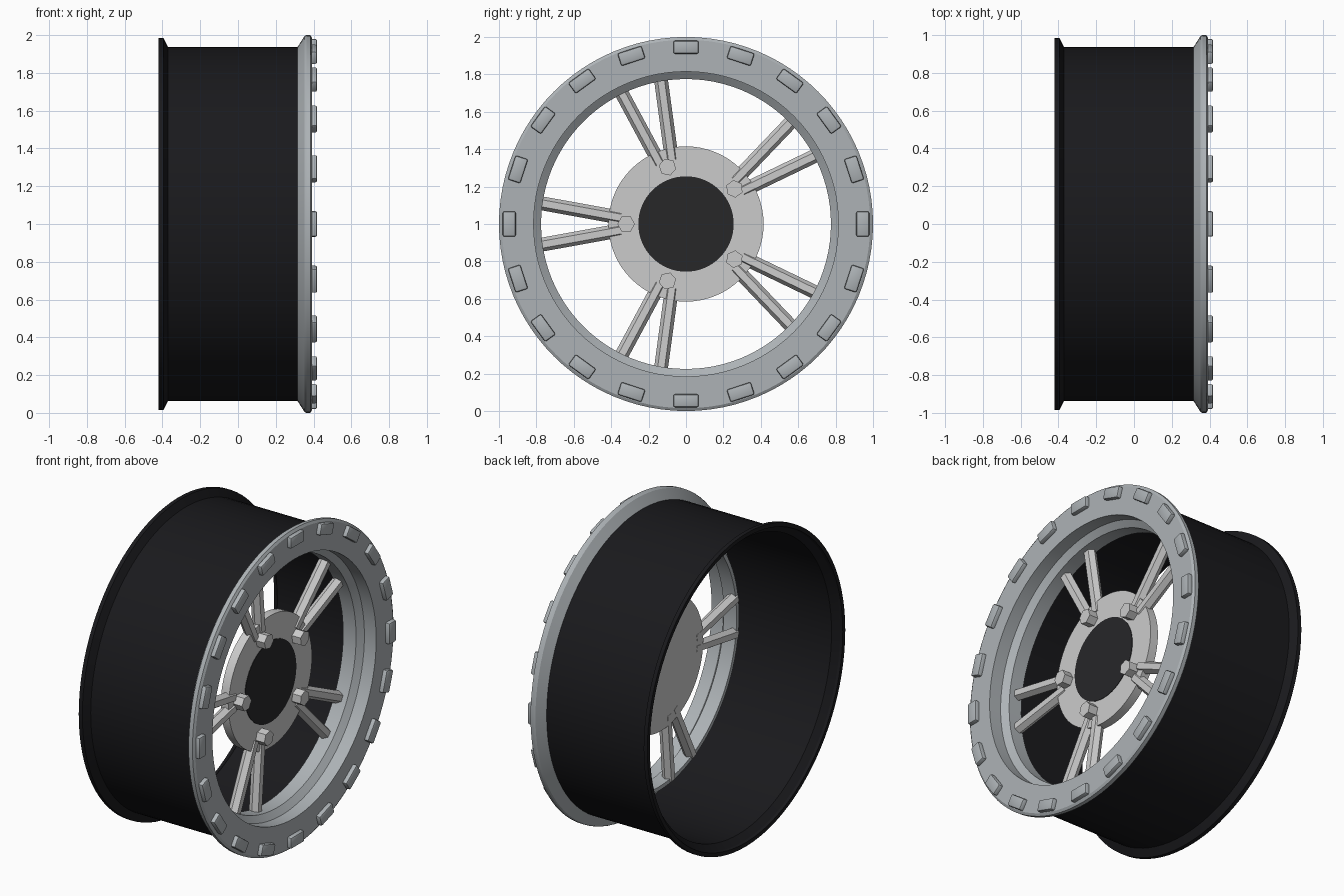
import bpy, bmesh
from math import sin, cos, pi, radians
from mathutils import Matrix, Vector

if "Cube" in bpy.data.objects:
    bpy.data.objects.remove(bpy.data.objects["Cube"])

CENTRE = Vector((0, 0, 1))


def material(name, rgb):
    m = bpy.data.materials.new(name)
    m.diffuse_color = (*rgb, 1)
    m.use_nodes = True
    m.node_tree.nodes["Principled BSDF"].inputs["Base Color"].default_value = m.diffuse_color
    return m


black = material("black_paint", (0.01, 0.01, 0.012))
dark = material("dark_cap", (0.02, 0.02, 0.022))
silver = material("cool_silver", (0.42, 0.45, 0.47))


def finish(name, bm, mat=None, smooth=True):
    bmesh.ops.recalc_face_normals(bm, faces=bm.faces)
    me = bpy.data.meshes.new(name)
    bm.to_mesh(me)
    bm.free()
    ob = bpy.data.objects.new(name, me)
    bpy.context.collection.objects.link(ob)
    ob.location = CENTRE
    if mat:
        me.materials.append(mat)
    if smooth:
        bpy.ops.object.select_all(action='DESELECT')
        ob.select_set(True)
        bpy.context.view_layer.objects.active = ob
        bpy.ops.object.shade_smooth_by_angle(angle=radians(25))
    return ob


def lathe(name, profile, mat=None, n=96):
    """Revolve a closed (x, radius) profile around the wheel axis."""
    bm = bmesh.new()
    rings = [[bm.verts.new((x, r * cos(2 * pi * i / n), r * sin(2 * pi * i / n)))
              for i in range(n)] for x, r in profile]
    for a, b in zip(rings, rings[1:] + rings[:1]):
        for i in range(n):
            j = (i + 1) % n
            bm.faces.new((a[i], a[j], b[j], b[i]))
    return finish(name, bm, mat)


def disc(name, radius, x0, x1, mat=None, n=64):
    bm = bmesh.new()
    bmesh.ops.create_cone(bm, cap_ends=True, segments=n, radius1=radius, radius2=radius,
                          depth=x1 - x0,
                          matrix=Matrix.Translation(((x0 + x1) / 2, 0, 0)) @ Matrix.Rotation(pi / 2, 4, 'Y'))
    return finish(name, bm, mat)


def spin(angle):
    return Matrix.Rotation(angle, 4, 'X')


def hex_bar(name, start, end, radius, corner, turn):
    """Six-sided bar from start to end with one corner pointing along `corner`."""
    d = end - start
    z = d.normalized()
    y = (corner - z * corner.dot(z)).normalized()
    m = Matrix((y.cross(z), y, z)).transposed().to_4x4()
    bm = bmesh.new()
    bmesh.ops.create_cone(bm, cap_ends=True, segments=6, radius1=radius, radius2=radius, depth=d.length,
                          matrix=spin(turn) @ Matrix.Translation((start + end) / 2) @ m)
    return finish(name, bm, smooth=False)


# Barrel, open at the back with a flared flange
lathe("barrel", [(-0.42, 0.985), (-0.395, 0.985), (-0.37, 0.937), (0.33, 0.937),
                 (0.33, 0.92), (-0.37, 0.92), (-0.405, 0.955), (-0.42, 0.96)], black)

# Front ring with stepped inner lip
lathe("front_ring", [(0.315, 0.937), (0.352, 0.995), (0.362, 1.0), (0.383, 1.0), (0.392, 0.985),
                     (0.392, 0.815), (0.31, 0.815), (0.28, 0.775), (0.19, 0.775),
                     (0.19, 0.80), (0.27, 0.80), (0.315, 0.85)], silver)

# Hub and centre cap
disc("hub", 0.415, 0.17, 0.225)
disc("centre_cap", 0.255, 0.20, 0.228, dark)

# Five lug bolts and five spoke pairs
for k in range(5):
    turn = pi + k * 2 * pi / 5
    hex_bar(f"lug_bolt_{k}", Vector((0.21, 0.32, 0)), Vector((0.285, 0.32, 0)), 0.047, Vector((0, 1, 0)), turn)
    for s in (-1, 1):
        hex_bar(f"spoke_{k}_{'a' if s < 0 else 'b'}", Vector((0.20, 0.35, s * 0.034)),
                Vector((0.215, 0.785, s * 0.113)), 0.037, Vector((0, 0, 1)), turn)

# Twenty rounded pads around the ring face
for k in range(20):
    bm = bmesh.new()
    bmesh.ops.create_cube(bm, size=1)
    bmesh.ops.scale(bm, verts=bm.verts, vec=(0.045, 0.07, 0.135))
    bmesh.ops.bevel(bm, geom=bm.edges[:], offset=0.01, segments=2, profile=0.5, affect='EDGES')
    bmesh.ops.transform(bm, verts=bm.verts,
                        matrix=spin(k * pi / 10) @ Matrix.Translation((0.3965, 0.945, 0)))
    finish(f"ring_pad_{k}", bm, silver)
